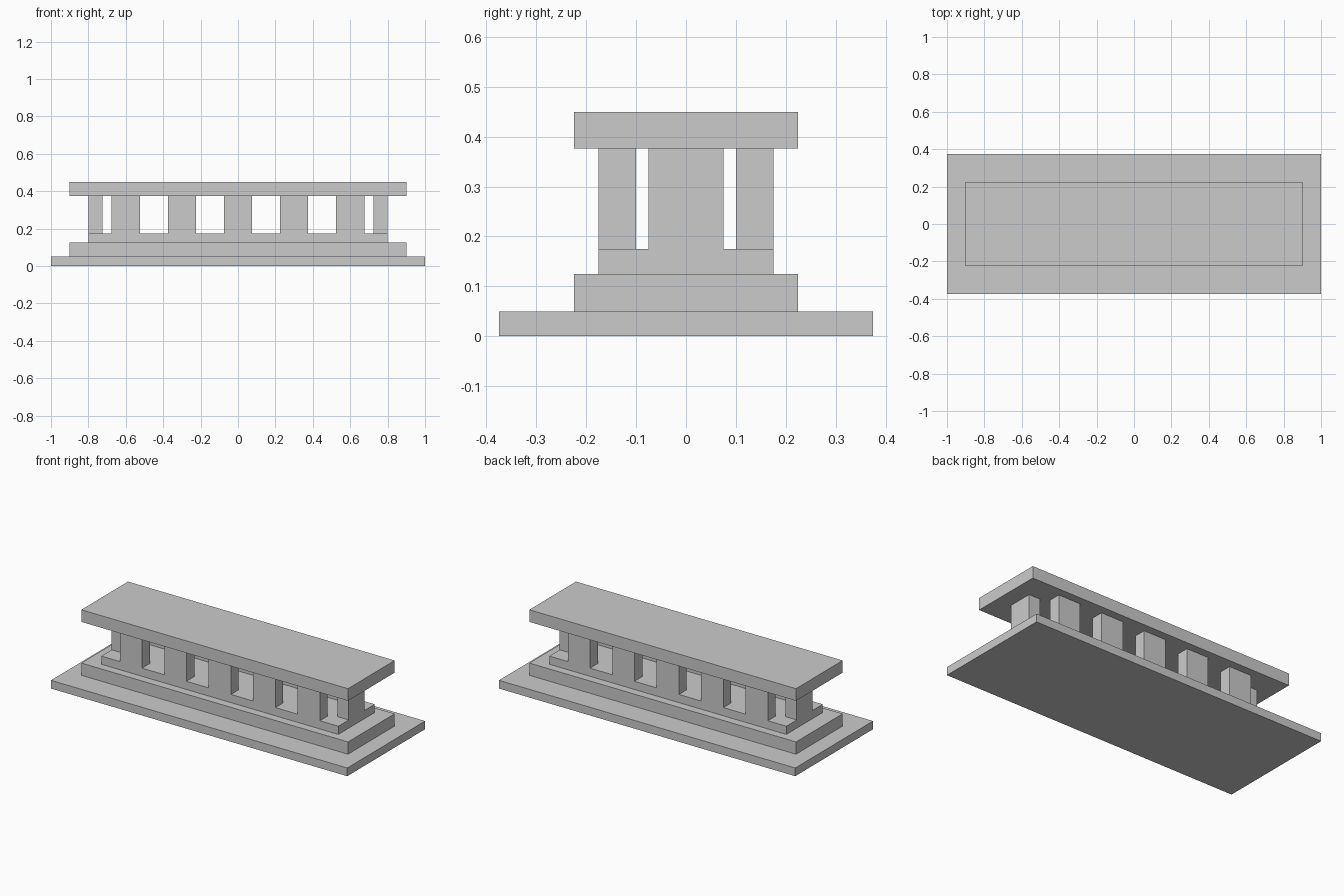
import bpy

if "Cube" in bpy.data.objects:
    bpy.data.objects.remove(bpy.data.objects["Cube"])


def box(name, x, y, z):
    """Box from (min, max) ranges on each axis."""
    lo, hi = zip(x, y, z)
    bpy.ops.mesh.primitive_cube_add(size=1, location=[(a + b) / 2 for a, b in zip(lo, hi)])
    ob = bpy.context.object
    ob.name = name
    ob.scale = [b - a for a, b in zip(lo, hi)]
    bpy.ops.object.transform_apply(location=False, rotation=False, scale=True)
    return ob


# Stepped base and roof slab: half length, half depth, bottom, top
for name, hx, hy, z0, z1 in [
    ("base_slab", 1.0, 0.375, 0.0, 0.05),
    ("middle_step", 0.9, 0.225, 0.05, 0.125),
    ("upper_step", 0.8, 0.175, 0.125, 0.175),
    ("roof_slab", 0.9, 0.225, 0.376, 0.45),
]:
    box(name, (-hx, hx), (-hy, hy), (z0, z1))

PILLAR_Z = (0.175, 0.376)

# Five pillars along the front and the back
for i in range(5):
    cx = (i - 2) * 0.3
    box(f"front_pillar_{i + 1}", (cx - 0.075, cx + 0.075), (-0.175, -0.1), PILLAR_Z)
    box(f"back_pillar_{i + 1}", (cx - 0.075, cx + 0.075), (0.1, 0.175), PILLAR_Z)

# One pillar at each end
box("left_pillar", (-0.8, -0.725), (-0.075, 0.075), PILLAR_Z)
box("right_pillar", (0.725, 0.8), (-0.075, 0.075), PILLAR_Z)
